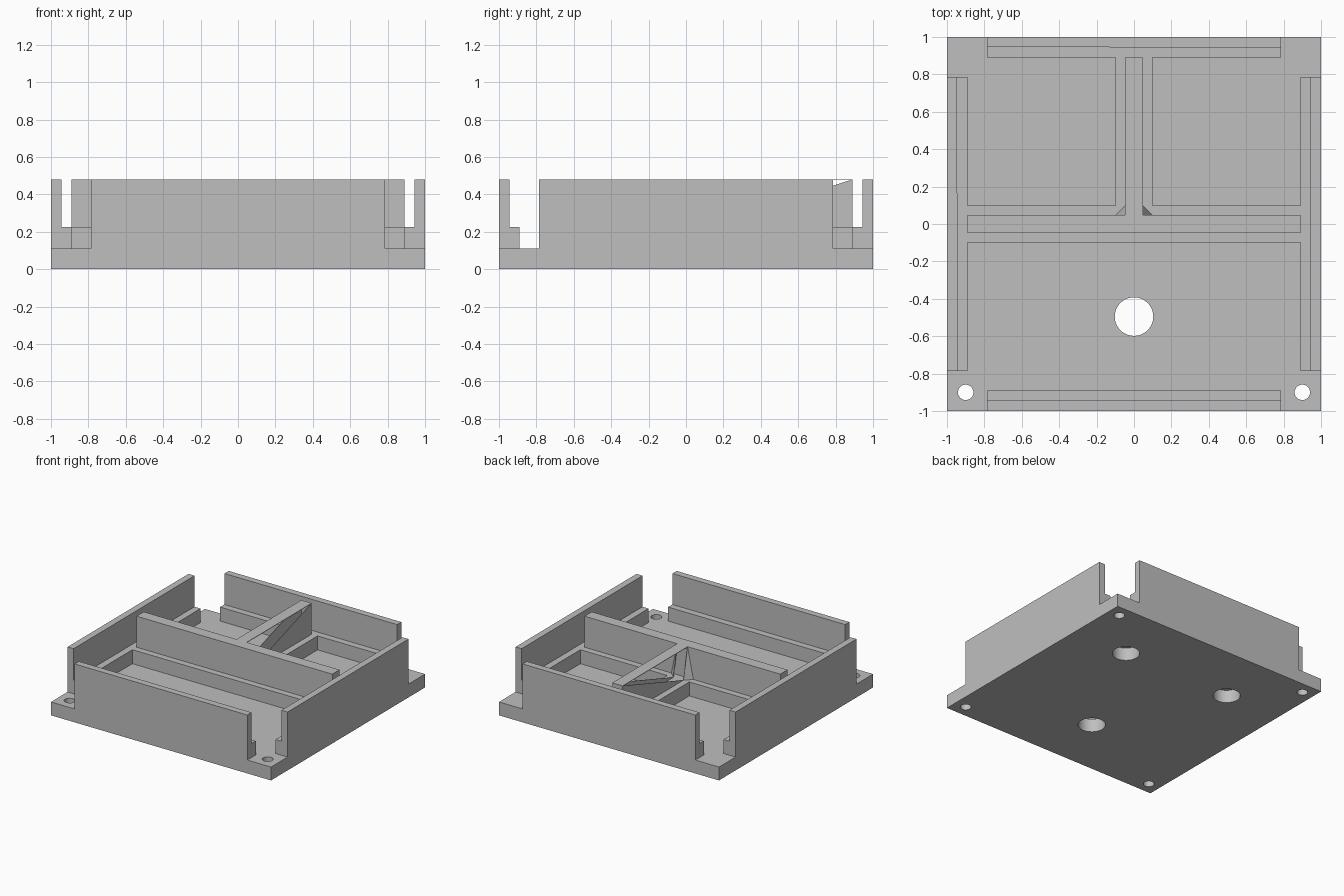
import bpy
import bmesh
import math
from mathutils import Matrix, Vector

if "Cube" in bpy.data.objects:
    bpy.data.objects.remove(bpy.data.objects["Cube"], do_unlink=True)

FLOOR, LEDGE, TOP = 0.11, 0.225, 0.48      # heights
INNER, LIP, SPAN = 0.89, 0.945, 0.785      # wall offsets and half length
HALF, SHELF = 0.047, 0.1                   # divider half widths

grey = bpy.data.materials.new("plain grey")
grey.use_nodes = True
grey.diffuse_color = (0.52, 0.52, 0.52, 1)
grey.node_tree.nodes["Principled BSDF"].inputs["Base Color"].default_value = grey.diffuse_color


def finish(name, bm):
    bmesh.ops.recalc_face_normals(bm, faces=bm.faces)
    mesh = bpy.data.meshes.new(name)
    bm.to_mesh(mesh)
    bm.free()
    mesh.materials.append(grey)
    obj = bpy.data.objects.new(name, mesh)
    bpy.context.collection.objects.link(obj)
    return obj


def box(name, x, y, z):
    bm = bmesh.new()
    bmesh.ops.create_cube(bm, size=1)
    for v in bm.verts:
        v.co = [lo + (c + 0.5) * (hi - lo) for c, (lo, hi) in zip(v.co, (x, y, z))]
    return finish(name, bm)


def extrude(name, profile, shift, matrix=Matrix()):
    """Closed prism from a planar outline, pushed along shift."""
    bm = bmesh.new()
    face = bm.faces.new([bm.verts.new(p) for p in profile])
    new = bmesh.ops.extrude_face_region(bm, geom=[face])["geom"]
    bmesh.ops.translate(bm, vec=shift,
                        verts=[g for g in new if isinstance(g, bmesh.types.BMVert)])
    bm.transform(matrix)
    return finish(name, bm)


# Base plate, bored right through at the front and blind at the back
base = box("base_plate", (-1, 1), (-1, 1), (0, FLOOR))
bores = [(0, -0.495, 0.103, True), (0.495, 0.495, 0.103, False), (-0.495, 0.495, 0.103, False)]
bores += [(sx * 0.9, sy * 0.9, 0.041, sy < 0) for sx in (-1, 1) for sy in (-1, 1)]
bm = bmesh.new()
for x, y, radius, through in bores:
    top = 0.2 if through else FLOOR - 0.004
    bmesh.ops.create_cone(bm, cap_ends=True, segments=48, radius1=radius, radius2=radius,
                          depth=top + 0.1,
                          matrix=Matrix.Translation((x, y, (top - 0.1) / 2)))
cutter = finish("bore_cutter", bm)
cutter.hide_render = True
cut = base.modifiers.new("bores", "BOOLEAN")
cut.operation = "DIFFERENCE"
cut.solver = "EXACT"
cut.object = cutter
bpy.context.view_layer.objects.active = base
base.select_set(True)
bpy.ops.object.modifier_apply(modifier=cut.name)
bpy.data.objects.remove(cutter, do_unlink=True)
bpy.ops.object.shade_smooth_by_angle(angle=math.radians(30))

# Four stepped outer walls, the same section turned around the centre
section = [(-SPAN, -y, z) for y, z in
           ((1, FLOOR), (1, TOP), (LIP, TOP), (LIP, LEDGE), (INNER, LEDGE), (INNER, FLOOR))]
for i, side in enumerate(("front", "left", "back", "right")):
    extrude(side + "_wall", section, (2 * SPAN, 0, 0), Matrix.Rotation(i * math.pi / 2, 4, "Z"))

# Cross divider with a ledge on both sides
box("divider_ledge", (-INNER, INNER), (-SHELF, SHELF), (FLOOR, LEDGE))
box("divider_wall", (-INNER, INNER), (-HALF, HALF), (LEDGE, TOP))

# Rear rib: ledge, open-sided top strip and end plate
box("rib_ledge", (-SHELF, SHELF), (SHELF, INNER), (FLOOR, LEDGE))
box("rib_top", (-HALF, HALF), (HALF, INNER), (TOP - 0.004, TOP))
box("rib_end", (-HALF, HALF), (INNER - 0.004, INNER), (LEDGE, TOP))

for side, sx in (("left", 1), ("right", -1)):
    # Tapering rib cheek
    cheek = [(sx * HALF, INNER, TOP), (sx * HALF, INNER, LEDGE), (sx * HALF, SHELF, LEDGE)]
    extrude(side + "_rib_cheek", cheek, (-sx * 0.004, 0, 0))
    # Pointed gusset where the rib meets the divider
    gusset = [(sx * HALF, SHELF, LEDGE), (sx * SHELF, HALF, LEDGE), (sx * HALF, HALF, TOP)]
    extrude(side + "_rib_gusset", gusset, Vector((-sx, -1, 0)) * 0.003)
